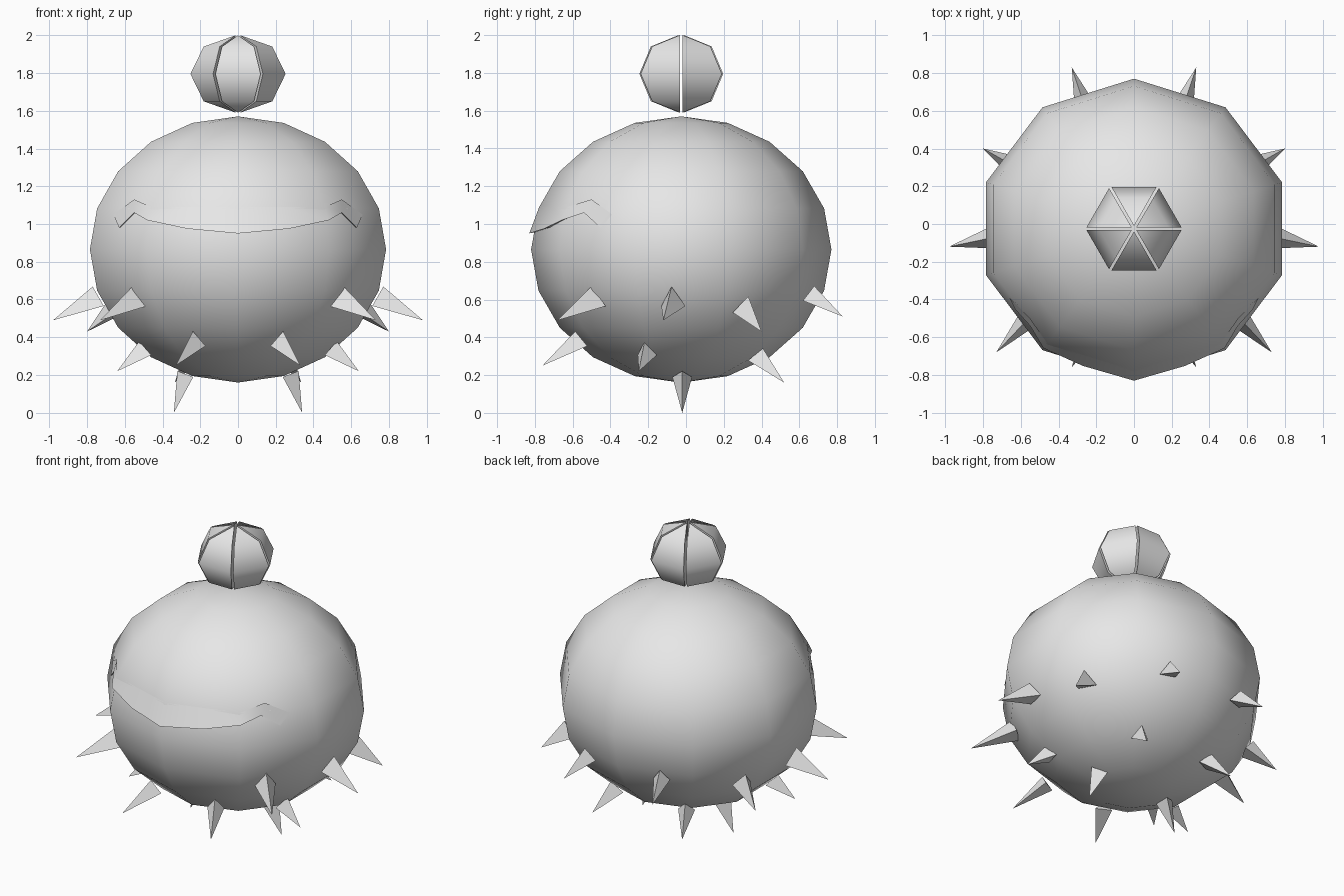
import bpy, bmesh, math
from mathutils import Vector, Matrix

if "Cube" in bpy.data.objects:
    bpy.data.objects.remove(bpy.data.objects["Cube"])

grey = bpy.data.materials.new("plain grey")
grey.diffuse_color = (0.8, 0.8, 0.8, 1)
grey.use_nodes = True
grey.node_tree.nodes["Principled BSDF"].inputs["Base Color"].default_value = grey.diffuse_color
CY = -0.025  # shared centre line of body and topknot


def finish(name, bm, angle=None):
    bmesh.ops.recalc_face_normals(bm, faces=bm.faces)
    mesh = bpy.data.meshes.new(name)
    bm.to_mesh(mesh)
    bm.free()
    mesh.materials.append(grey)
    ob = bpy.data.objects.new(name, mesh)
    bpy.context.collection.objects.link(ob)
    bpy.ops.object.select_all(action='DESELECT')
    ob.select_set(True)
    bpy.context.view_layer.objects.active = ob
    if angle is None:
        bpy.ops.object.shade_smooth()
    else:
        bpy.ops.object.shade_smooth_by_angle(angle=math.radians(angle))
    return ob


# Round body: ten-sided sphere with a corner at the front
bm = bmesh.new()
bmesh.ops.create_uvsphere(bm, u_segments=10, v_segments=10, radius=1)
start = max(bm.verts, key=lambda v: v.co.xy.length).co
turn = -math.pi / 2 - math.atan2(start.y, start.x)
bmesh.ops.rotate(bm, verts=bm.verts, matrix=Matrix.Rotation(turn, 3, 'Z'))
bmesh.ops.scale(bm, verts=bm.verts, vec=(0.825, 0.795, 0.705))
bmesh.ops.translate(bm, verts=bm.verts, vec=(0, CY, 0.865))
finish("body", bm)

# Overhanging upper lip with a crease at each mouth corner
top = [(0, -0.777, 1.09), (0.25, -0.70, 1.09), (0.46, -0.632, 1.09),
       (0.55, -0.50, 1.13), (0.66, -0.39, 1.05)]
edge = [(0, -0.83, 0.95), (0.27, -0.752, 0.975), (0.48, -0.658, 1.02),
        (0.55, -0.54, 1.06), (0.63, -0.452, 0.98)]
inner = [(x * 0.88, y * 0.88, z + 0.02) for x, y, z in edge]
bm = bmesh.new()
for side in (1, -1):
    rows = [[bm.verts.new((side * x, y, z)) for x, y, z in row]
            for row in (top, edge, inner)]
    for a, b in zip(rows, rows[1:]):
        for i in range(len(a) - 1):
            bm.faces.new((a[i], a[i + 1], b[i + 1], b[i]))
bmesh.ops.remove_doubles(bm, verts=bm.verts, dist=0.0001)
finish("upper_lip", bm, 50)

# Topknot: six solid wedges separated by narrow gaps
bm = bmesh.new()
for k in range(6):
    mid = math.radians(30 + 60 * k)
    shift = Vector((math.cos(mid) * 0.014, math.sin(mid) * 0.014 + CY, 1.795))
    up = bm.verts.new(shift + Vector((0, 0, 0.205)))
    down = bm.verts.new(shift - Vector((0, 0, 0.205)))
    sides = []
    for a in (mid - math.pi / 6, mid + math.pi / 6):
        sides.append([bm.verts.new(shift + Vector((
            0.24 * math.sin(t) * math.cos(a), 0.24 * math.sin(t) * math.sin(a),
            0.205 * math.cos(t)))) for t in (math.pi / 4, math.pi / 2, 3 * math.pi / 4)])
    l, r = sides
    bm.faces.new((up, l[0], r[0]))
    bm.faces.new((l[0], l[1], r[1], r[0]))
    bm.faces.new((l[1], l[2], r[2], r[1]))
    bm.faces.new((l[2], down, r[2]))
    for s in sides:
        bm.faces.new((up, *s, down))
finish("topknot", bm, 50)

# Three-sided spikes, (tip, base centre, base radius), mirrored left and right
spikes = [
    ((0.98, -0.12, 0.49), (0.74, -0.07, 0.60), 0.075),
    ((0.73, -0.68, 0.49), (0.54, -0.48, 0.60), 0.075),
    ((0.80, 0.40, 0.43), (0.64, 0.31, 0.56), 0.07),
    ((0.33, 0.83, 0.51), (0.27, 0.65, 0.62), 0.06),
    ((0.33, -0.76, 0.25), (0.225, -0.56, 0.38), 0.06),
    ((0.64, -0.25, 0.22), (0.49, -0.21, 0.33), 0.06),
    ((0.335, 0.52, 0.16), (0.26, 0.37, 0.30), 0.06),
    ((0.34, -0.02, 0.0), (0.265, -0.02, 0.20), 0.06),
]
bm = bmesh.new()
for tip, base, radius in spikes:
    for side in (1, -1):
        t = Vector((side * tip[0], tip[1], tip[2]))
        b = Vector((side * base[0], base[1], base[2]))
        axis = t - b
        place = Matrix.Translation((t + b) / 2) @ axis.to_track_quat('Z', 'Y').to_matrix().to_4x4()
        bmesh.ops.create_cone(bm, cap_ends=True, segments=3, radius1=radius,
                              radius2=0, depth=axis.length, matrix=place)
bmesh.ops.remove_doubles(bm, verts=bm.verts, dist=0.0001)
finish("spikes", bm, 30)
